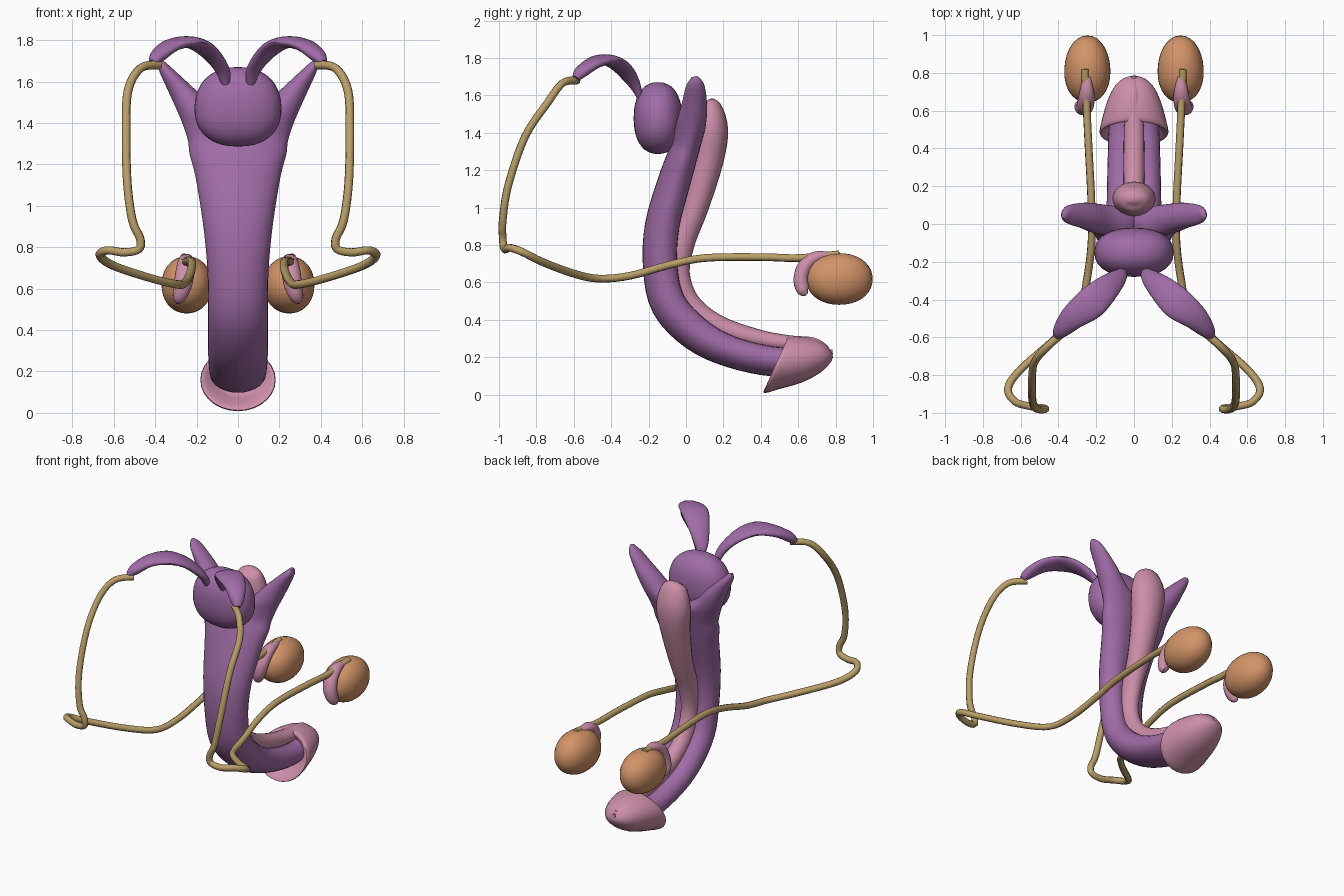
import bpy, bmesh, math
from mathutils import Vector

if "Cube" in bpy.data.objects:
    bpy.data.objects.remove(bpy.data.objects["Cube"])


def material(name, rgb):
    m = bpy.data.materials.new(name)
    m.diffuse_color = (*rgb, 1)
    m.use_nodes = True
    m.node_tree.nodes["Principled BSDF"].inputs["Base Color"].default_value = m.diffuse_color
    return m


PURPLE = material("purple", (0.352, 0.150, 0.385))
PINK = material("pink", (0.610, 0.275, 0.400))
ORANGE = material("orange", (0.650, 0.296, 0.138))
TAN = material("tan", (0.490, 0.345, 0.138))


def finish(bm, name, mat, mirror=False, angle=50):
    bmesh.ops.recalc_face_normals(bm, faces=bm.faces)
    me = bpy.data.meshes.new(name)
    bm.to_mesh(me)
    bm.free()
    me.materials.append(mat)
    ob = bpy.data.objects.new(name, me)
    bpy.context.collection.objects.link(ob)
    bpy.ops.object.select_all(action='DESELECT')
    ob.select_set(True)
    bpy.context.view_layer.objects.active = ob
    bpy.ops.object.shade_smooth_by_angle(angle=math.radians(angle))
    if mirror:
        ob.modifiers.new("mirror", 'MIRROR')
    return ob


def refine(stations, steps=4):
    """Catmull-Rom interpolation of number tuples."""
    out = []
    n = len(stations)
    for i in range(n - 1):
        p = [stations[min(max(i + k, 0), n - 1)] for k in (-1, 0, 1, 2)]
        for s in range(steps):
            t = s / steps
            out.append([0.5 * (2 * b + (c - a) * t + (2 * a - 5 * b + 4 * c - d) * t * t
                               + (3 * b - a - 3 * c + d) * t ** 3) for a, b, c, d in zip(*p)])
    return out + [list(stations[-1])]


def loft(rings, name, mat, mirror=False, angle=50):
    bm = bmesh.new()
    vr = [[bm.verts.new(p) for p in r] for r in rings]
    n = len(vr[0])
    for a, b in zip(vr, vr[1:]):
        for i in range(n):
            j = (i + 1) % n
            bm.faces.new((a[i], a[j], b[j], b[i]))
    bm.faces.new(vr[0])
    bm.faces.new(vr[-1])
    bmesh.ops.remove_doubles(bm, verts=bm.verts, dist=0.0004)
    return finish(bm, name, mat, mirror, angle)


def tangents(pts):
    n = len(pts)
    return [(pts[min(i + 1, n - 1)] - pts[max(i - 1, 0)]).normalized() for i in range(n)]


def circle(c, u, v, n=20):
    return [c + u * math.cos(2 * math.pi * i / n) + v * math.sin(2 * math.pi * i / n)
            for i in range(n)]


def tube(stations, name, mat, across=None, mirror=False, steps=4):
    """Stations: x, y, z, half width, half thickness."""
    st = refine(stations, steps)
    pts = [Vector(s[:3]) for s in st]
    rings = []
    for s, p, t in zip(st, pts, tangents(pts)):
        u = across or t.cross(Vector((0, 0, 1))).normalized()
        v = t.cross(u).normalized()
        rings.append(circle(p, u * max(s[3], .002), v * max(s[4], .002)))
    return loft(rings, name, mat, mirror)


def ellipsoid(name, mat, center, radii, power=1.0, taper=(0, 0), mirror=False):
    """Squared-off ellipsoid; taper narrows x along y and z."""
    bm = bmesh.new()
    bmesh.ops.create_uvsphere(bm, u_segments=28, v_segments=18, radius=1)
    for v in bm.verts:
        q = [math.copysign(abs(a) ** power, a) for a in v.co]
        k = 1 + taper[0] * q[1] + taper[1] * q[2]
        v.co = Vector((q[0] * radii[0] * k, q[1] * radii[1], q[2] * radii[2])) + Vector(center)
    return finish(bm, name, mat, mirror)


X = Vector((1, 0, 0))

# Paired shaft bodies: inner x, y, z, half width, half depth, inner roundness
shaft = refine([
    (0, .62, .20, .125, .075, 0), (0, .47, .187, .135, .09, 0), (0, .24, .24, .142, .095, 0),
    (0, .06, .335, .145, .105, 0), (0, -.08, .485, .145, .108, 0), (0, -.125, .68, .147, .105, 0),
    (0, -.115, .90, .167, .105, 0), (0, -.05, 1.14, .205, .10, 0), (0, .0, 1.30, .238, .09, 0),
    (.10, .018, 1.38, .162, .085, .6), (.19, .03, 1.45, .10, .08, .9),
    (.265, .045, 1.55, .07, .068, 1), (.345, .05, 1.655, .037, .048, 1), (.372, .045, 1.70, .012, .015, 1)])
pts = [Vector((0, s[1], s[2])) for s in shaft]
rings = []
for s, p, t in zip(shaft, pts, tangents(pts)):
    back = X.cross(t).normalized()
    if back.dot(Vector((0, .7, .7))) < 0:
        back = -back
    ring = []
    for i in range(28):
        a = 2 * math.pi * i / 28
        sn, cs = math.sin(a), -math.cos(a)
        k = min(max(s[5], 0), 1)
        u = s[3] * sn * (1 if sn > 0 else k)
        v = s[4] * cs
        if cs > 0:  # groove along the back
            v *= 1 - .4 * (1 - k) * math.exp(-(u / s[3] * 2.2) ** 2)
        ring.append(p + X * (max(s[0], 0) + u) + back * v)
    rings.append(ring)
loft(rings, "shaft_and_crura", PURPLE, mirror=True)

# Bulb and long strip lying in the groove
tube([(0, .115, 1.575, .02, .01), (0, .125, 1.545, .08, .06), (0, .135, 1.42, .115, .09),
      (0, .115, 1.25, .097, .085), (0, .05, 1.0, .075, .07), (0, -.02, .82, .06, .07),
      (0, -.05, .65, .055, .07), (0, .01, .49, .055, .065), (0, .16, .37, .055, .06),
      (0, .38, .30, .055, .05), (0, .55, .275, .05, .042), (0, .68, .275, .03, .03),
      (0, .755, .245, .015, .015)], "bulb_and_strip", PINK, across=X)

# Rounded cap with flared rim: top y, top z, bottom y, bottom z, half width
cap = [(.57, .255, .53, .09, .10), (.545, .29, .43, .035, .16), (.55, .31, .42, .008, .182),
       (.60, .312, .50, .03, .17), (.67, .302, .62, .065, .143), (.735, .277, .715, .115, .105),
       (.775, .235, .768, .165, .055), (.785, .203, .785, .197, .004)]
rings = []
for ty, tz, by, bz, w in refine(cap, 3):
    top, bot = Vector((0, ty, tz)), Vector((0, by, bz))
    rings.append(circle((top + bot) / 2, X * w, (top - bot) / 2, 28))
loft(rings, "cap", PINK)

# Small opening at the tip
tube([(0, .755, .225, .016, .016), (0, .784, .228, .012, .014)], "tip_opening", PINK, across=X)

# Central gland
ellipsoid("central_gland", PURPLE, (0, -.15, 1.478), (.21, .13, .192), .88, (0, -.03))

# Leaf-like side glands
tube([(.06, -.245, 1.59, .02, .018), (.08, -.28, 1.665, .045, .025), (.15, -.345, 1.75, .072, .028),
      (.23, -.42, 1.79, .085, .028), (.32, -.49, 1.775, .068, .03), (.385, -.56, 1.725, .045, .032),
      (.41, -.59, 1.69, .022, .02)], "side_gland", PURPLE, mirror=True)

# Long thin ducts
path = refine([
    (.38, -.58, 1.68), (.47, -.66, 1.665), (.53, -.74, 1.56), (.54, -.86, 1.38),
    (.535, -.95, 1.12), (.51, -.98, .93), (.472, -.98, .84), (.48, -.975, .79),
    (.55, -.965, .775), (.63, -.94, .785), (.667, -.87, .76), (.60, -.77, .71),
    (.42, -.61, .65), (.29, -.47, .62), (.25, -.30, .635), (.225, -.10, .69),
    (.225, .10, .73), (.24, .40, .735), (.25, .60, .73), (.26, .82, .75)], 5)
cu = bpy.data.curves.new("duct", 'CURVE')
cu.dimensions = '3D'
cu.bevel_depth = .021
cu.bevel_resolution = 2
cu.use_fill_caps = True
sp = cu.splines.new('POLY')
sp.points.add(len(path) - 1)
for q, p in zip(sp.points, path):
    q.co = (*p, 1)
sp.use_smooth = True
cu.materials.append(TAN)
duct = bpy.data.objects.new("duct", cu)
bpy.context.collection.objects.link(duct)
duct.modifiers.new("mirror", 'MIRROR')

# Egg-shaped glands and the curled bodies on their front
ellipsoid("egg_gland", ORANGE, (.247, .82, .618), (.122, .178, .138), .95, (-.06, 0), mirror=True)
tube([(.25, .78, .745, .02, .015), (.25, .70, .735, .038, .032), (.255, .64, .69, .045, .04),
      (.265, .615, .62, .045, .04), (.28, .625, .56, .035, .035), (.29, .645, .535, .012, .012)],
     "curled_body", PINK, across=X, mirror=True)
